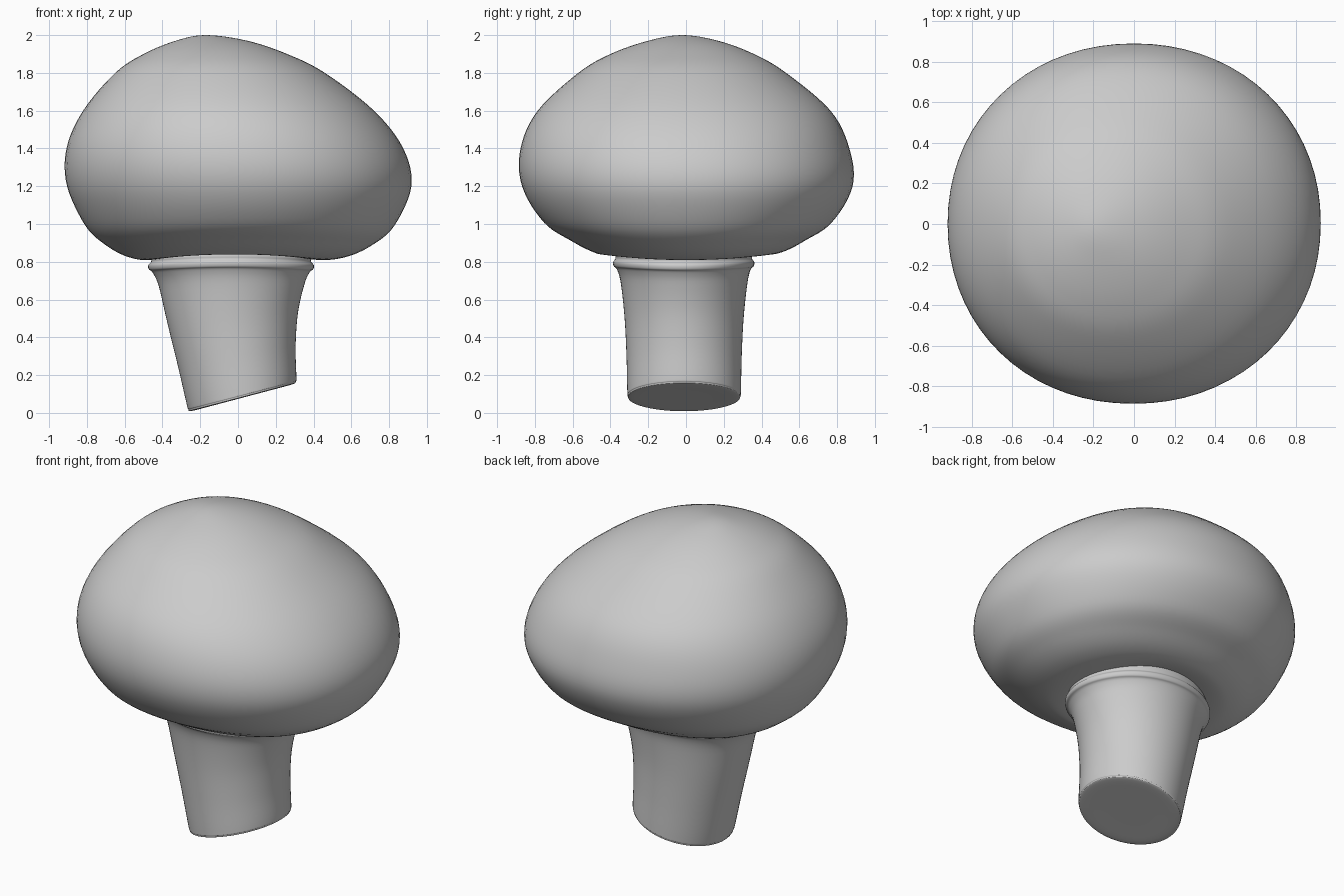
import bpy, bmesh
from math import cos, sin, pi, copysign

if "Cube" in bpy.data.objects:
    bpy.data.objects.remove(bpy.data.objects["Cube"])

SEGMENTS = 72

grey = bpy.data.materials.new("plain grey")
grey.use_nodes = True
colour = (0.6, 0.6, 0.6, 1.0)
grey.diffuse_color = colour
grey.node_tree.nodes["Principled BSDF"].inputs["Base Color"].default_value = colour


def to_ring(section):
    """Turn height, left, right, front, back limits into centre and radii."""
    z, x0, x1, y0, y1 = section
    return (z, (x0 + x1) / 2, (y0 + y1) / 2, (x1 - x0) / 2, (y1 - y0) / 2)


def spline(a, b, c, d, t):
    return tuple(0.5 * (2 * q + (r - p) * t + (2 * p - 5 * q + 4 * r - s) * t * t
                        + (3 * q - p - 3 * r + s) * t ** 3)
                 for p, q, r, s in zip(a, b, c, d))


def refine(rings, steps):
    """Smooth the rings, mirroring across the poles so the ends stay round."""
    def flip(r):
        return r[:3] + (-r[3], -r[4])
    padded = [flip(rings[1])] + rings + [flip(rings[-2])]
    result = []
    for i in range(len(rings) - 1):
        result += [spline(*padded[i:i + 4], k / steps) for k in range(steps)]
    return result + [rings[-1]]


def loft(name, sections, power, tilt, sag, steps):
    """Skin closed rings; tilt and sag shape each ring's height."""
    rings = refine([to_ring(s) for s in sections], steps)
    bm = bmesh.new()
    loops = []
    for z, cx, cy, rx, ry in rings[1:-1]:
        loop = []
        for i in range(SEGMENTS):
            a = 2 * pi * i / SEGMENTS
            c, s = cos(a), sin(a)
            x = rx * copysign(abs(c) ** (2 / power), c)
            y = ry * copysign(abs(s) ** (2 / power), s)
            height = z + tilt(z) * x - sag(z) * cos(2 * a)
            loop.append(bm.verts.new((cx + x, cy + y, height)))
        loops.append(loop)
    for low, high in zip(loops, loops[1:]):
        for i in range(SEGMENTS):
            j = (i + 1) % SEGMENTS
            bm.faces.new((low[i], low[j], high[j], high[i]))
    # Close both poles with fans
    for end, loop in ((rings[0], loops[0]), (rings[-1], loops[-1])):
        pole = bm.verts.new((end[1], end[2], end[0]))
        for i in range(SEGMENTS):
            bm.faces.new((loop[i], loop[(i + 1) % SEGMENTS], pole))
    bmesh.ops.recalc_face_normals(bm, faces=bm.faces)
    mesh = bpy.data.meshes.new(name)
    bm.to_mesh(mesh)
    bm.free()
    mesh.materials.append(grey)
    mesh.shade_smooth()
    obj = bpy.data.objects.new(name, mesh)
    bpy.context.collection.objects.link(obj)
    return obj


# Domed cap: height, left, right, front, back
cap = [
    (0.88, -0.04, -0.04, 0, 0),
    (0.86, -0.25, 0.21, -0.23, 0.23),
    (0.825, -0.46, 0.42, -0.42, 0.42),
    (0.84, -0.58, 0.57, -0.50, 0.52),
    (0.90, -0.70, 0.71, -0.61, 0.63),
    (1.00, -0.81, 0.83, -0.75, 0.77),
    (1.20, -0.905, 0.918, -0.868, 0.882),
    (1.40, -0.908, 0.875, -0.876, 0.865),
    (1.60, -0.82, 0.72, -0.785, 0.765),
    (1.80, -0.65, 0.46, -0.57, 0.53),
    (1.90, -0.50, 0.26, -0.40, 0.36),
    (1.97, -0.33, 0.05, -0.20, 0.17),
    (2.00, -0.17, -0.17, -0.02, -0.02),
]
loft("cap", cap, 2.08, lambda z: 0,
     lambda z: 0.015 * max(0, min(1, (1.1 - z) / 0.25)), 6)

# Stem with a slanted cut base and a rolled collar under the cap
stem = [
    (0.08, 0.02, 0.02, -0.01, -0.01),
    (0.08, -0.12, 0.16, -0.15, 0.13),
    (0.081, -0.245, 0.29, -0.29, 0.27),
    (0.092, -0.262, 0.306, -0.308, 0.288),
    (0.12, -0.272, 0.309, -0.311, 0.291),
    (0.30, -0.318, 0.305, -0.315, 0.295),
    (0.50, -0.373, 0.317, -0.325, 0.305),
    (0.68, -0.42, 0.35, -0.345, 0.325),
    (0.75, -0.452, 0.378, -0.365, 0.342),
    (0.768, -0.472, 0.398, -0.382, 0.358),
    (0.79, -0.475, 0.401, -0.386, 0.362),
    (0.808, -0.46, 0.387, -0.374, 0.35),
    (0.83, -0.455, 0.383, -0.372, 0.348),
    (0.87, -0.41, 0.35, -0.34, 0.32),
    (0.88, -0.04, -0.04, 0, 0),
]
loft("stem", stem, 2.0, lambda z: 0.265 * max(0, min(1, (0.68 - z) / 0.6)),
     lambda z: 0.008 * max(0, min(1, (z - 0.5) / 0.25)), 5)
